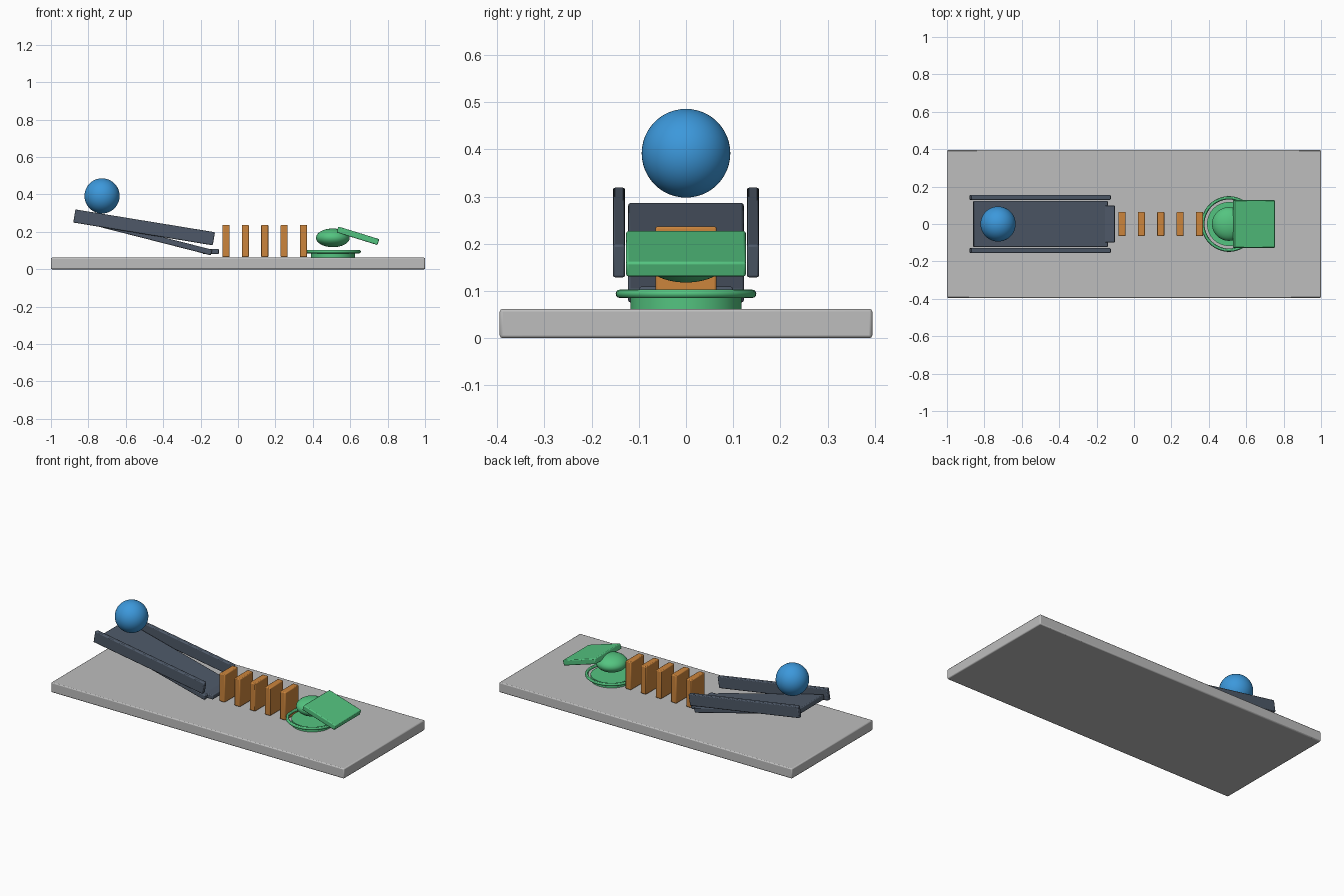
import bpy, math

if "Cube" in bpy.data.objects:
    bpy.data.objects.remove(bpy.data.objects["Cube"])


def srgb(r, g, b):
    def lin(c):
        c /= 255
        return c / 12.92 if c <= 0.04045 else ((c + 0.055) / 1.055) ** 2.4
    return (lin(r), lin(g), lin(b), 1)


def material(name, *rgb):
    m = bpy.data.materials.new(name)
    m.diffuse_color = srgb(*rgb)
    m.use_nodes = True
    m.node_tree.nodes["Principled BSDF"].inputs["Base Color"].default_value = m.diffuse_color
    return m


GREY = material("light grey", 190, 190, 190)
SLATE = material("slate", 78, 89, 104)
BLUE = material("blue", 60, 152, 219)
ORANGE = material("orange", 204, 133, 60)
GREEN = material("green", 84, 196, 128)


def finish(name, mat, bevel=0):
    ob = bpy.context.object
    ob.name = name
    ob.data.materials.append(mat)
    bpy.ops.object.transform_apply(location=False, rotation=False, scale=True)
    if bevel:
        mod = ob.modifiers.new("bevel", "BEVEL")
        mod.width = bevel
        mod.segments = 2
    bpy.ops.object.shade_smooth_by_angle(angle=math.radians(30))
    return ob


def box(name, centre, size, mat, tilt=0, bevel=0.005):
    bpy.ops.mesh.primitive_cube_add(size=1, location=centre, rotation=(0, tilt, 0))
    bpy.context.object.scale = size
    return finish(name, mat, bevel)


def ball(name, centre, radii, mat):
    bpy.ops.mesh.primitive_uv_sphere_add(segments=48, ring_count=24, radius=1, location=centre)
    bpy.context.object.scale = radii
    return finish(name, mat)


# Base board
box("base_board", (0, 0, 0.031), (2, 0.79, 0.062), GREY, bevel=0.006)

# Sloping ramp with side rails and a flat lip at the lower end
box("ramp_plate", (-0.5, 0, 0.181), (0.74, 0.245, 0.031), SLATE, tilt=0.25)
for side, label in ((-1, "front"), (1, "back")):
    box(f"ramp_rail_{label}", (-0.502, side * 0.142, 0.224), (0.756, 0.026, 0.071),
        SLATE, tilt=0.162)
box("ramp_lip", (-0.145, 0, 0.095), (0.085, 0.2, 0.028), SLATE)

# Ball at the top of the ramp
ball("rolling_ball", (-0.727, 0, 0.392), (0.094,) * 3, BLUE)

# Row of dominoes
for i in range(5):
    box(f"domino_{i + 1}", (-0.064 + 0.1035 * i, 0, 0.151), (0.038, 0.13, 0.172), ORANGE)

# Cup foot, rim ring, cushion and tilted lid
bpy.ops.mesh.primitive_cylinder_add(vertices=32, radius=0.118, depth=0.034, location=(0.508, 0, 0.076))
finish("cup_foot", GREEN)
bpy.ops.mesh.primitive_torus_add(major_radius=0.14, minor_radius=0.009, major_segments=48,
                                 minor_segments=12, location=(0.508, 0, 0.094))
finish("cup_rim", GREEN)
ball("cushion", (0.507, 0, 0.168), (0.09, 0.09, 0.05), GREEN)
box("tilted_lid", (0.641, 0, 0.179), (0.229, 0.254, 0.033), GREEN, tilt=0.3)
